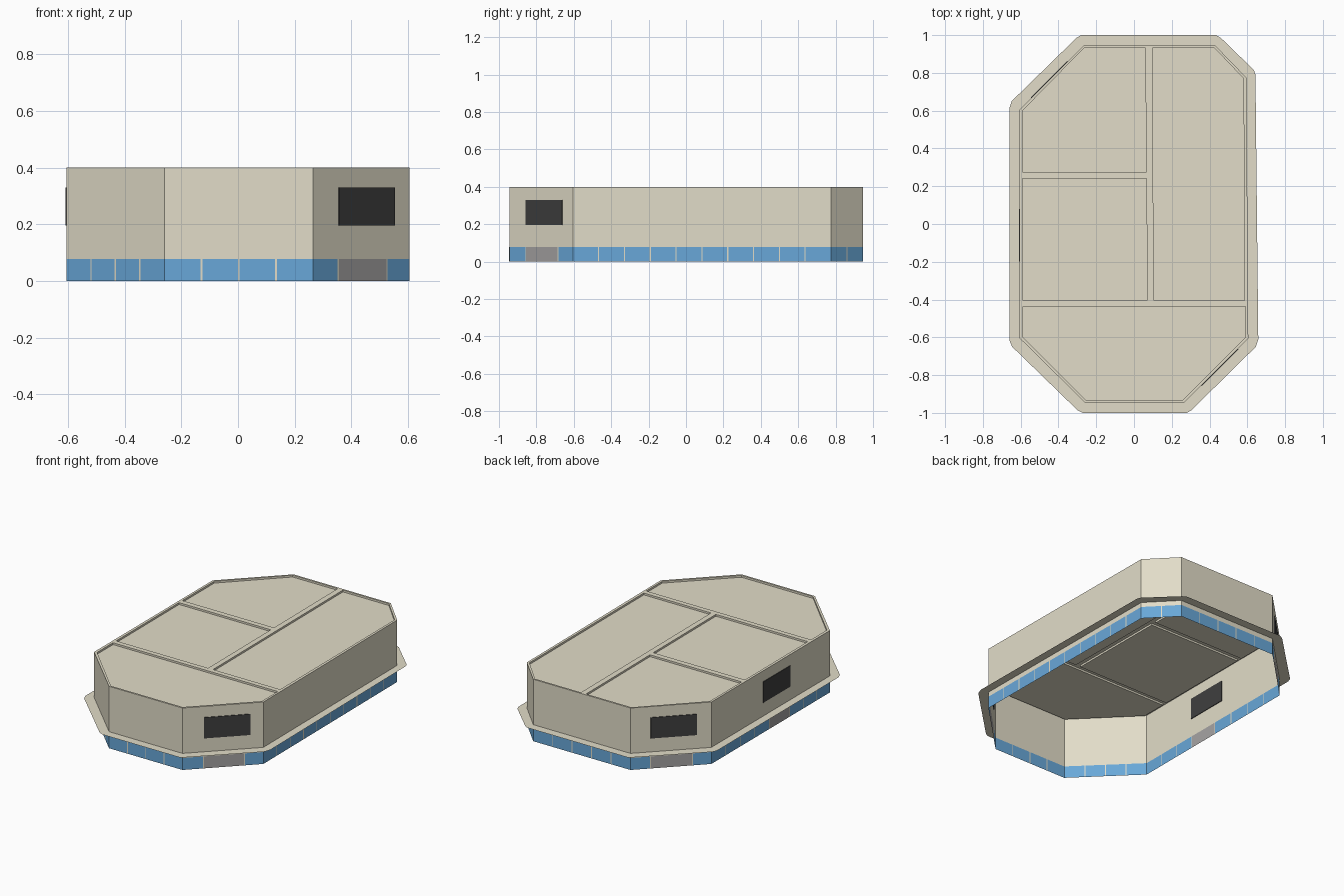
import bpy, bmesh
from mathutils import Vector

if "Cube" in bpy.data.objects:
    bpy.data.objects.remove(bpy.data.objects["Cube"])

TOP, TILE_TOP, LEDGE_Z, RECESS, GAP = 0.40, 0.077, 0.107, 0.012, 0.006

def material(name, rgb):
    m = bpy.data.materials.new(name)
    m.diffuse_color = (*rgb, 1)
    m.use_nodes = True
    m.node_tree.nodes["Principled BSDF"].inputs["Base Color"].default_value = m.diffuse_color
    return m

CREAM = material("cream", (0.76, 0.72, 0.58))
BLUE = material("blue", (0.14, 0.39, 0.69))
GREY = material("grey", (0.38, 0.37, 0.37))
DARK = material("dark", (0.05, 0.05, 0.05))

def finish(bm, name, mat):
    me = bpy.data.meshes.new(name)
    bm.to_mesh(me)
    bm.free()
    me.materials.append(mat)
    ob = bpy.data.objects.new(name, me)
    bpy.context.collection.objects.link(ob)
    return ob

def quad(bm, a, b, z0, z1):
    """Vertical rectangle above the plan line a-b."""
    bm.faces.new([bm.verts.new((p[0], p[1], z)) for p, z in
                  ((a, z0), (b, z0), (b, z1), (a, z1))])

def flat_sheet(name, loops, z, mat):
    """Flat sheet: first loop is the rim, the others are holes."""
    bm = bmesh.new()
    edges = []
    for loop in loops:
        vs = [bm.verts.new((x, y, z)) for x, y in loop]
        edges += [bm.edges.new((vs[i - 1], vs[i])) for i in range(len(vs))]
    bmesh.ops.triangle_fill(bm, edges=edges, use_beauty=True, normal=(0, 0, 1))
    bm.normal_update()
    for f in bm.faces:
        if f.normal.z < 0:
            f.normal_flip()
    bmesh.ops.dissolve_limit(bm, angle_limit=0.01, verts=bm.verts, edges=bm.edges)
    return finish(bm, name, mat)

# plan outlines, counter-clockwise
walls = [(-0.26, -0.945), (0.265, -0.945), (0.605, -0.605), (0.595, 0.775),
         (0.43, 0.945), (-0.265, 0.945), (-0.605, 0.605), (-0.605, -0.605)]
ledge = [(-0.27, -1), (0.28, -1), (0.305, -0.985), (0.645, -0.65), (0.658, -0.61),
         (0.643, 0.79), (0.635, 0.815), (0.46, 0.985), (0.435, 1), (-0.28, 1),
         (-0.305, 0.985), (-0.648, 0.65), (-0.658, 0.62), (-0.658, -0.62),
         (-0.645, -0.65), (-0.30, -0.985)]
panels = {
    "roof_panel_back_left": [(-0.59, 0.275), (0.065, 0.275), (0.06, 0.933),
                             (-0.263, 0.933), (-0.59, 0.60)],
    "roof_panel_back_right": [(0.105, -0.405), (0.585, -0.405), (0.58, 0.77),
                              (0.425, 0.933), (0.097, 0.933)],
    "roof_panel_middle_left": [(-0.587, -0.405), (0.07, -0.405), (0.066, 0.24),
                               (-0.589, 0.24)],
    "roof_panel_front": [(-0.587, -0.60), (-0.255, -0.933), (0.257, -0.933),
                         (0.59, -0.60), (0.59, -0.437), (-0.587, -0.437)],
}

# per side: runs of tiles (start, end, count, material) as fractions of the side
def even(n):
    return [(0, 1, n, BLUE)]

tile_runs = [
    even(4),
    [(0, 0.26, 1, BLUE), (0.26, 0.765, 1, GREY), (0.765, 1, 1, BLUE)],
    even(10), even(2), even(5),
    [(0, 0.25, 1, BLUE), (0.25, 0.765, 1, GREY), (0.765, 1, 1, BLUE)],
    [(0, 0.488, 4, BLUE), (0.488, 0.662, 1, GREY), (0.662, 1, 3, BLUE)],
    even(4),
]
vents = {"vent_front_right": (1, 0.265, 0.84), "vent_back_left": (5, 0.25, 0.82),
         "vent_left": (6, 0.434, 0.663)}

def side(i):
    return Vector(walls[i]), Vector(walls[(i + 1) % len(walls)])

# walls, with tiled base course and cream joints
wall_bm, blue_bm, grey_bm = bmesh.new(), bmesh.new(), bmesh.new()
for i, runs in enumerate(tile_runs):
    a, b = side(i)
    quad(wall_bm, a, b, TILE_TOP, TOP)
    g = GAP / 2 / (b - a).length
    for s, e, n, mat in runs:
        for k in range(n):
            t0, t1 = s + (e - s) * k / n, s + (e - s) * (k + 1) / n
            # no joint at the building corners
            u0 = t0 if t0 < 0.001 else t0 + g
            u1 = t1 if t1 > 0.999 else t1 - g
            quad(grey_bm if mat is GREY else blue_bm, a.lerp(b, u0), a.lerp(b, u1), 0, TILE_TOP)
            if t1 < 0.999:
                quad(wall_bm, a.lerp(b, t1 - g), a.lerp(b, t1 + g), 0, TILE_TOP)
finish(wall_bm, "walls", CREAM)
finish(blue_bm, "base_tiles", BLUE)
finish(grey_bm, "base_tiles_under_vents", GREY)

# thin ledge around the walls
flat_sheet("ledge", [ledge, walls], LEDGE_Z, CREAM)

# roof frame and sunken panels
flat_sheet("roof_frame", [walls] + list(panels.values()), TOP, CREAM)
for name, loop in panels.items():
    bm = bmesh.new()
    bm.faces.new([bm.verts.new((x, y, TOP - RECESS)) for x, y in loop])
    for i in range(len(loop)):
        quad(bm, loop[i], loop[i - 1], TOP - RECESS, TOP)
    bmesh.ops.remove_doubles(bm, verts=bm.verts, dist=1e-5)
    finish(bm, name, CREAM)

# thin dark vents set through the walls
for name, (i, s, e) in vents.items():
    a, b = side(i)
    d = (b - a).normalized()
    out = Vector((d.y, -d.x)) * 0.004
    p, q = a.lerp(b, s), a.lerp(b, e)
    bm = bmesh.new()
    vs = [bm.verts.new((c.x, c.y, z)) for z in (0.195, 0.33)
          for c in (p + out, q + out, q - out, p - out)]
    for f in ((0, 3, 2, 1), (4, 5, 6, 7), (0, 1, 5, 4), (1, 2, 6, 5), (2, 3, 7, 6), (3, 0, 4, 7)):
        bm.faces.new([vs[k] for k in f])
    bmesh.ops.recalc_face_normals(bm, faces=bm.faces)
    finish(bm, name, DARK)
